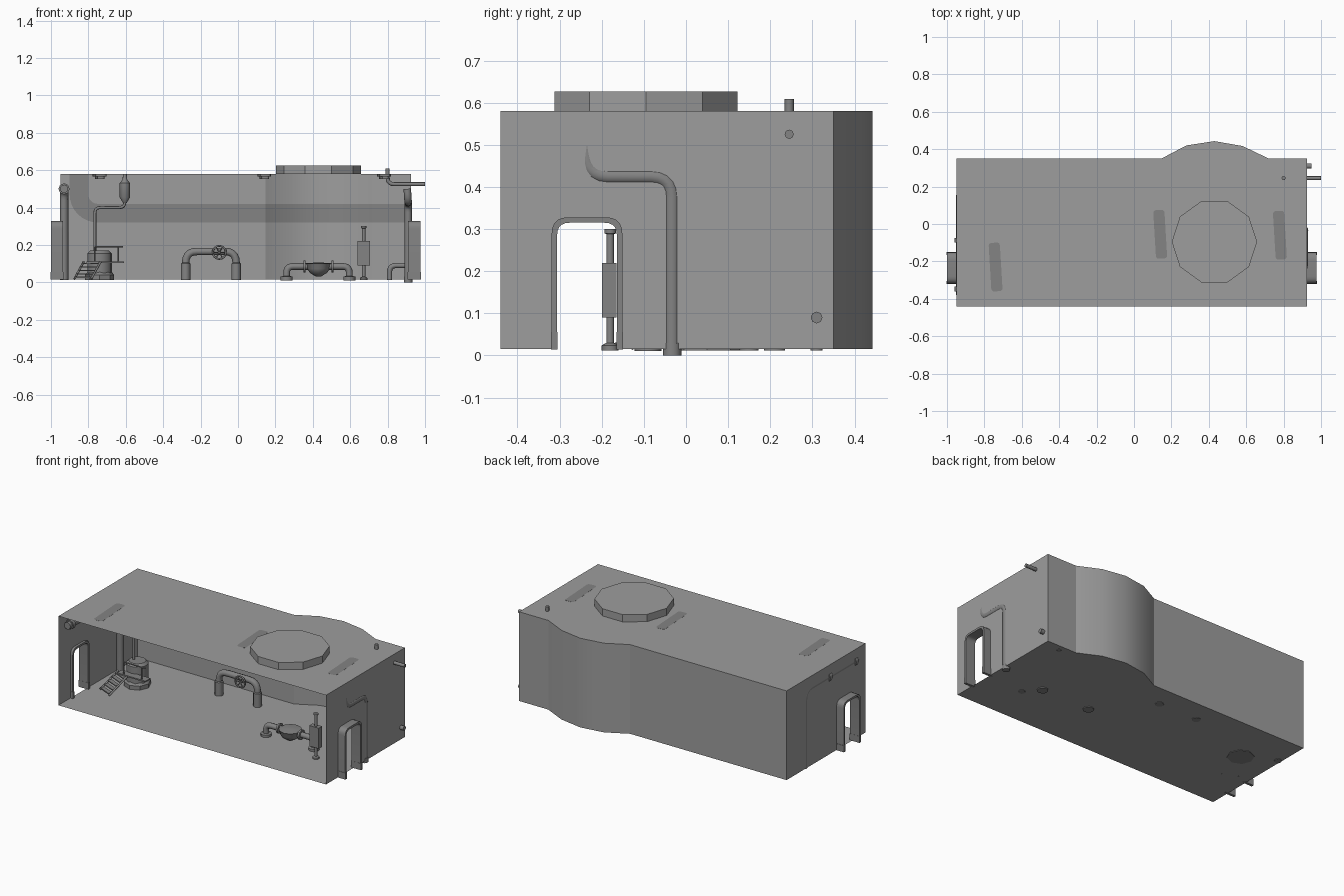
import bpy, bmesh, math
from mathutils import Vector, Matrix

if "Cube" in bpy.data.objects:
    bpy.data.objects.remove(bpy.data.objects["Cube"])

def mat(name, v):
    m = bpy.data.materials.new(name)
    m.diffuse_color = (v, v, v, 1)
    m.use_nodes = True
    m.node_tree.nodes["Principled BSDF"].inputs["Base Color"].default_value = m.diffuse_color
    return m

WALL = mat("wall_grey", 0.34)
METAL = mat("metal_grey", 0.23)
STRIPE = mat("stripe_grey", 0.23)

def finish(bm, name, m, angle=30):
    me = bpy.data.meshes.new(name)
    bm.to_mesh(me)
    bm.free()
    ob = bpy.data.objects.new(name, me)
    bpy.context.collection.objects.link(ob)
    me.materials.append(m)
    smooth(ob, angle)
    return ob

def smooth(ob, angle=30):
    bpy.ops.object.select_all(action='DESELECT')
    bpy.context.view_layer.objects.active = ob
    ob.select_set(True)
    bpy.ops.object.shade_smooth_by_angle(angle=math.radians(angle))

def fillet(pts, r, n=5):
    """Round the interior corners of a path."""
    pts = [Vector(p) for p in pts]
    out = [pts[0]]
    for a, b, c in zip(pts, pts[1:], pts[2:]):
        p, q = b + (a - b).normalized() * r, b + (c - b).normalized() * r
        for i in range(n + 1):
            t = i / n
            out.append(p * (1 - t) ** 2 + b * 2 * t * (1 - t) + q * t * t)
    return out + [pts[-1]]

def pipe(name, pts, rad, bend=0.035, m=METAL):
    pts = fillet(pts, bend) if len(pts) > 2 else pts
    cu = bpy.data.curves.new(name, 'CURVE')
    cu.dimensions = '3D'
    cu.bevel_depth, cu.bevel_resolution, cu.use_fill_caps = rad, 2, True
    s = cu.splines.new('POLY')
    s.points.add(len(pts) - 1)
    for sp, p in zip(s.points, pts):
        sp.co = (*p, 1)
    ob = bpy.data.objects.new(name, cu)
    bpy.context.collection.objects.link(ob)
    cu.materials.append(m)
    bpy.ops.object.select_all(action='DESELECT')
    bpy.context.view_layer.objects.active = ob
    ob.select_set(True)
    bpy.ops.object.convert(target='MESH')
    smooth(bpy.context.view_layer.objects.active, 50)

def lathe(name, x, y, profile, n=12, m=METAL, angle=35):
    """Turned part: profile is a list of (radius, z)."""
    bm = bmesh.new()
    rings = [[bm.verts.new((x + r * math.cos(2 * math.pi * i / n), y + r * math.sin(2 * math.pi * i / n), z))
              for i in range(n)] for r, z in profile]
    for a, b in zip(rings, rings[1:]):
        for i in range(n):
            bm.faces.new((a[i], a[(i + 1) % n], b[(i + 1) % n], b[i]))
    bm.faces.new(rings[0][::-1])
    bm.faces.new(rings[-1])
    return finish(bm, name, m, angle)

def box(name, c, size, rot=0, bevel=0, m=METAL):
    bm = bmesh.new()
    bmesh.ops.create_cube(bm, size=1, matrix=Matrix.Translation(c) @ Matrix.Rotation(rot, 4, 'Z')
                          @ Matrix.Diagonal((*size, 1)))
    if bevel:
        up = [e for e in bm.edges if abs((e.verts[0].co - e.verts[1].co).z) > size[2] * 0.9]
        bmesh.ops.bevel(bm, geom=up, offset=bevel, segments=3, affect='EDGES', profile=0.5)
    return finish(bm, name, m)

# Room shell, open at the front, with a bulge in the back wall
Z0, Z1, L, R, F, B = 0.015, 0.58, -0.95, 0.925, -0.44, 0.35
back = [(L, B), (0.147, B), (0.28, 0.42), (0.43, 0.443), (0.58, 0.417), (0.72, B), (R, B)]
plan = [(L, F)] + back + [(R, F)]
DY = -0.235                                      # doorway centre
def arch(half, top, r):
    return [(DY + p.x, p.y) for p in fillet([(-half, Z0, 0), (-half, top, 0), (half, top, 0), (half, Z0, 0)], r)]
inner, outer = arch(0.071, 0.315, 0.03), arch(0.084, 0.328, 0.04)

bm = bmesh.new()
for a, b in zip(back, back[1:]):
    bm.faces.new([bm.verts.new(p) for p in ((*a, Z0), (*b, Z0), (*b, Z1), (*a, Z1))])
for x in (L, R):
    ring = [(F, Z0)] + inner + [(B, Z0), (B, Z1), (F, Z1)]
    bm.faces.new([bm.verts.new((x, y, z)) for y, z in ring])
bmesh.ops.remove_doubles(bm, verts=bm.verts, dist=1e-5)
finish(bm, "room_walls", WALL, 25)

bm = bmesh.new()
bm.faces.new([bm.verts.new((x, y, Z0)) for x, y in plan])
finish(bm, "floor", WALL)

# Ceiling with a ten-sided raised recess
CX, CY, CR = 0.43, -0.095, 0.228
deca = [(CX + CR * math.cos(i * math.pi / 5), CY + CR * math.sin(i * math.pi / 5)) for i in range(10)]
bm = bmesh.new()
loops = []
for pts in (plan, deca):
    vs = [bm.verts.new((x, y, Z1)) for x, y in pts]
    loops += [bm.edges.new((vs[i], vs[(i + 1) % len(vs)])) for i in range(len(vs))]
bmesh.ops.triangle_fill(bm, edges=loops, use_beauty=True, normal=(0, 0, 1))
top = [bm.verts.new((x, y, 0.626)) for x, y in deca]
bm.faces.new(top)
for i in range(10):
    j = (i + 1) % 10
    bm.faces.new((vs[i], vs[j], top[j], top[i]))
finish(bm, "ceiling", WALL, 20)

# Painted stripe along the back wall, sweeping up at the left
mid = [(-0.75 - 0.1 * math.cos(t), 0.47 - 0.1 * math.sin(t), -math.cos(t), -math.sin(t))
       for t in [i * math.pi / 16 for i in range(9)]]
mid = [(-0.85, 0.578, -1, 0)] + mid + [(x, 0.37, 0, -1) for x, y in back[1:-1]] + [(R - 0.005, 0.37, 0, -1)]
wall_y = dict(back)
bm = bmesh.new()
pairs = []
for x, z, nx, nz in mid:
    y = wall_y.get(x, B) - 0.005
    pairs.append([bm.verts.new((x + s * nx * 0.05, y, z + s * nz * 0.05)) for s in (1, -1)])
for (a, b), (c, d) in zip(pairs, pairs[1:]):
    bm.faces.new((a, c, d, b))
finish(bm, "wall_stripe", STRIPE, 25)

# Door frames
for side, x0, x1 in (("left", -1.0, -0.935), ("right", 0.91, 0.975)):
    bm = bmesh.new()
    secs = [[bm.verts.new(p) for p in ((x0, *o), (x1, *o), (x1, *i), (x0, *i))] for o, i in zip(outer, inner)]
    for a, b in zip(secs, secs[1:]):
        for i in range(4):
            bm.faces.new((a[i], a[(i + 1) % 4], b[(i + 1) % 4], b[i]))
    bm.faces.new(secs[0])
    bm.faces.new(secs[-1][::-1])
    bmesh.ops.recalc_face_normals(bm, faces=bm.faces)
    finish(bm, side + "_door_frame", METAL)
    for s in (-1, 1):
        box(side + "_door_foot", ((x0 + x1) / 2, DY + s * 0.078, 0.035), (0.07, 0.016, 0.042))

# Ceiling lamps
for x, y in ((-0.74, -0.23), (0.14, -0.055), (0.78, -0.06)):
    box("ceiling_lamp", (x, y, 0.573), (0.06, 0.26, 0.015), 0.06, 0.015)
    box("lamp_cover", (x, y, 0.56), (0.04, 0.22, 0.014), 0.06, 0.012)

# Wall pipes
pipe("left_wall_pipe", [(-0.93, -0.38, 0.5), (-0.93, 0.15, 0.5), (-0.93, 0.15, 0.012)], 0.0225, 0.06)
for y in (-0.36, -0.1):
    pipe("left_pipe_collar", [(-0.93, y, 0.5), (-0.93, y + 0.025, 0.5)], 0.03)
pipe("right_wall_pipe", [(0.905, -0.235, 0.5), (0.91, -0.235, 0.425), (0.91, -0.033, 0.425), (0.91, -0.033, 0.002)], 0.02, 0.05)
lathe("right_pipe_foot", 0.91, -0.033, [(0.022, 0), (0.022, 0.03)])
pipe("upper_corner_pipe", [(0.8, 0.245, 0.609), (0.8, 0.245, 0.525), (1.0, 0.245, 0.525)], 0.011)
pipe("lower_corner_pipe", [(0.81, 0.31, 0.012), (0.81, 0.31, 0.09), (0.95, 0.31, 0.09)], 0.014)

# Arched pipe with a valve wheel
pipe("arch_pipe", [(-0.28, 0.21, 0.012), (-0.28, 0.21, 0.165), (-0.01, 0.21, 0.165), (-0.01, 0.21, 0.012)], 0.02, 0.06)
for x in (-0.28, -0.01):
    lathe("arch_foot", x, 0.21, [(0.025, 0.012), (0.025, 0.1), (0.02, 0.105)])
bpy.ops.object.select_all(action='DESELECT')
W = Vector((-0.1, 0.165, 0.16))
pipe("valve_wheel", [W + Vector((math.cos(i * math.pi / 8), 0, math.sin(i * math.pi / 8))) * 0.035 for i in range(17)], 0.005, 0.001)
for i in range(3):
    d = Vector((math.cos(i * math.pi / 3), 0, math.sin(i * math.pi / 3))) * 0.035
    pipe("wheel_spoke", [W - d, W + d], 0.003)
pipe("valve_stem", [W, W + Vector((0, 0.04, 0))], 0.008)

# Trap: bowl hung between two floor elbows
for x, xi in ((0.26, 0.38), (0.595, 0.48)):
    pipe("trap_pipe", [(x, -0.09, 0.015), (x, -0.09, 0.085), (xi, -0.09, 0.085)], 0.018)
    lathe("trap_foot", x, -0.09, [(0.032, 0.01), (0.032, 0.03), (0.022, 0.033)])
for x in (0.355, 0.505):
    pipe("trap_flange", [(x - 0.006, -0.09, 0.085), (x + 0.006, -0.09, 0.085)], 0.032)
lathe("trap_bowl", 0.43, -0.09, [(0.012, 0.03)] + [(0.065 * math.sin(t), 0.095 - 0.062 * math.cos(t))
      for t in (0.4, 0.8, 1.2, 1.57)] + [(0.068, 0.1), (0.02, 0.106)])

# Control box on a post
box("control_box", (0.672, -0.182, 0.155), (0.066, 0.034, 0.13))
lathe("control_post", 0.672, -0.18, [(0.02, 0.012), (0.02, 0.024), (0.009, 0.03), (0.009, 0.26), (0.009, 0.288), (0.014, 0.29), (0.014, 0.3)])

# Tank with riser pipe and hanging vessel
TX, TY = -0.74, 0.05
lathe("tank_base", TX, TY, [(0.078, 0.012), (0.078, 0.04), (0.065, 0.055)], 8)
lathe("tank", TX, TY, [(0.065, 0.04), (0.065, 0.155), (0.05, 0.17)], 16)
pipe("riser_pipe", [(-0.765, TY, 0.16), (-0.765, TY, 0.4), (-0.605, TY, 0.4), (-0.605, TY, 0.45)], 0.008, 0.03)
lathe("hanging_vessel", -0.605, TY, [(0.01, 0.425), (0.028, 0.455), (0.028, 0.53), (0.012, 0.55), (0.01, 0.58)])

# Stairs and rail
A, T = Vector((-0.83, -0.15, 0.018)), Vector((-0.78, -0.04, 0.11))
side = Vector((0.045, -0.02, 0))
for s in (-1, 1):
    pipe("stair_stringer", [A + side * s, T + side * s], 0.006)
for i in range(5):
    box("stair_tread", A.lerp(T, (i + 0.5) / 5), (0.09, 0.025, 0.006), -0.42)
box("stair_platform", (-0.71, -0.03, 0.108), (0.2, 0.05, 0.008))
rail = [(-0.765, -0.05, 0.11), (-0.765, -0.05, 0.19), (-0.615, -0.05, 0.19)]
pipe("hand_rail", rail, 0.004, 0.005)
pipe("rail_post", [(-0.64, -0.05, 0.11), (-0.64, -0.05, 0.19)], 0.004)
